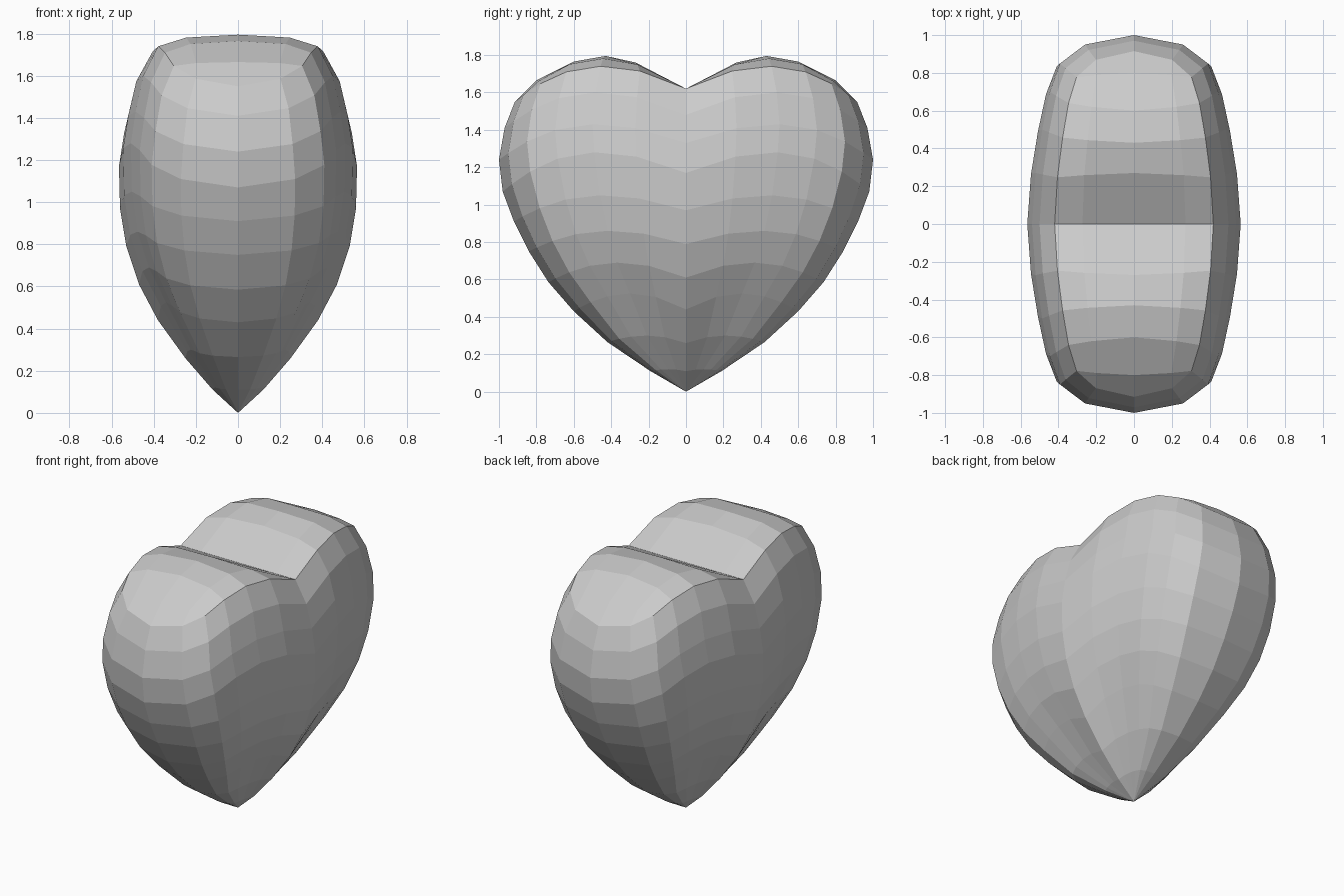
import bpy, bmesh

if "Cube" in bpy.data.objects:
    bpy.data.objects.remove(bpy.data.objects["Cube"])

# Quarter outline shared by every ring, from the side (x) to the front (y)
OUTLINE = [(1, 0), (.965, .27), (.90, .5), (.825, .7), (.725, .85), (.48, .95), (0, 1)]

# Rings from tip to shoulder: half x, half y, z at middle, z at lobe, z at end
RINGS = [
    (.12, .19, .11, .12, .11),
    (.25, .42, .26, .30, .265),
    (.38, .60, .44, .525, .43),
    (.47, .735, .61, .69, .585),
    (.53, .84, .79, .86, .75),
    (.56, .92, .97, 1.05, .91),
    (.565, .98, 1.17, 1.28, 1.07),
    (.54, 1.0, 1.33, 1.43, 1.24),
    (.50, .97, 1.48, 1.60, 1.41),
    (.42, .915, 1.62, 1.74, 1.55),
]

# Centre line over the lobe, from the cleft outwards (y, z)
CREST = [(0, 1.62), (.27, 1.76), (.43, 1.795), (.60, 1.765), (.80, 1.665)]


def ring_height(t, middle, lobe, end):
    u = 1 - (2 * t - 1) ** 2
    base = middle if t <= .5 else end
    return base + (lobe - base) * u


bm = bmesh.new()

# Body: stacked rings rising from the tip
tip = bm.verts.new((0, 0, 0))
below = None
for hx, hy, middle, lobe, end in RINGS:
    ring = [bm.verts.new((hx * x, hy * y, ring_height(y, middle, lobe, end)))
            for x, y in OUTLINE]
    for i in range(len(OUTLINE) - 1):
        if below is None:
            bm.faces.new((tip, ring[i + 1], ring[i]))
        else:
            bm.faces.new((below[i], below[i + 1], ring[i + 1], ring[i]))
    below = ring

# Lobe top: two strips between the shoulder and the crest
crest = [bm.verts.new((0, y, z)) for y, z in CREST]
mid = []
for s, c in zip(below, crest):
    mid.append(bm.verts.new((s.co.x * .65, (s.co.y + c.co.y) / 2,
                             c.co.z * .75 + s.co.z * .25)))
for i in range(len(CREST) - 1):
    bm.faces.new((below[i], below[i + 1], mid[i + 1], mid[i]))
    bm.faces.new((mid[i], mid[i + 1], crest[i + 1], crest[i]))
bm.faces.new((below[4], below[5], mid[4]))
bm.faces.new((mid[4], below[5], below[6], crest[4]))

mesh = bpy.data.meshes.new("heart")
bm.to_mesh(mesh)
bm.free()
heart = bpy.data.objects.new("heart", mesh)
bpy.context.collection.objects.link(heart)

# Mirror the quarter to all four sides
mirror = heart.modifiers.new("mirror", 'MIRROR')
mirror.use_axis = (True, True, False)
mirror.merge_threshold = .001
